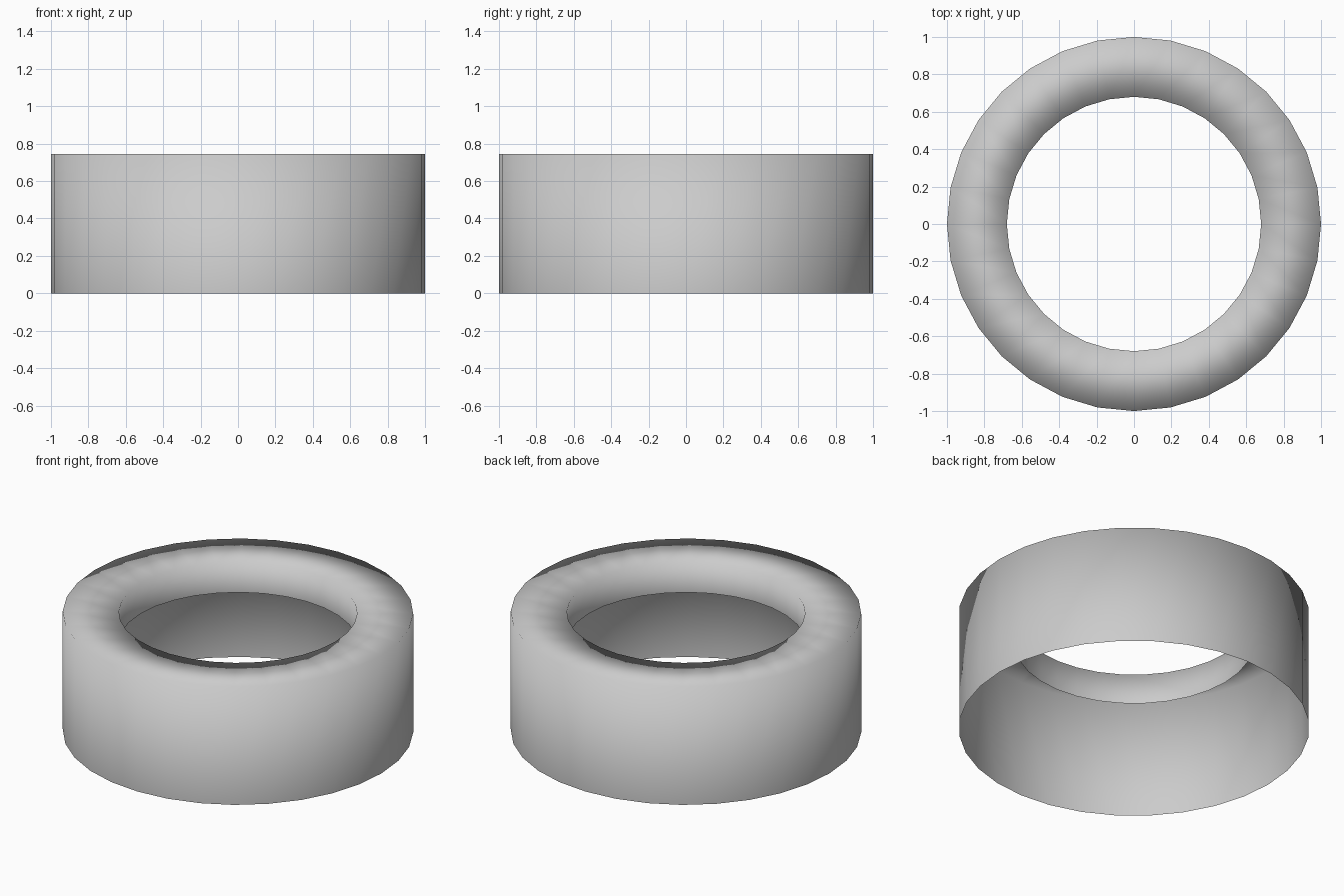
import bpy, bmesh
from math import cos, sin, pi

if "Cube" in bpy.data.objects:
    bpy.data.objects.remove(bpy.data.objects["Cube"])

SIDES = 32
# radius, height: outer wall, flat top, short inner lip
PROFILE = [(1.0, 0.0), (1.0, 0.745), (0.68, 0.745), (0.68, 0.555)]

# Open-bottomed collar, lathed from the profile
bm = bmesh.new()
rings = [[bm.verts.new((r * cos(2 * pi * i / SIDES), r * sin(2 * pi * i / SIDES), z))
          for i in range(SIDES)] for r, z in PROFILE]
for low, high in zip(rings, rings[1:]):
    for i in range(SIDES):
        j = (i + 1) % SIDES
        face = bm.faces.new((low[i], low[j], high[j], high[i]))
        face.smooth = True

mesh = bpy.data.meshes.new("collar_ring")
bm.to_mesh(mesh)
bm.free()
collar = bpy.data.objects.new("collar_ring", mesh)
bpy.context.collection.objects.link(collar)
